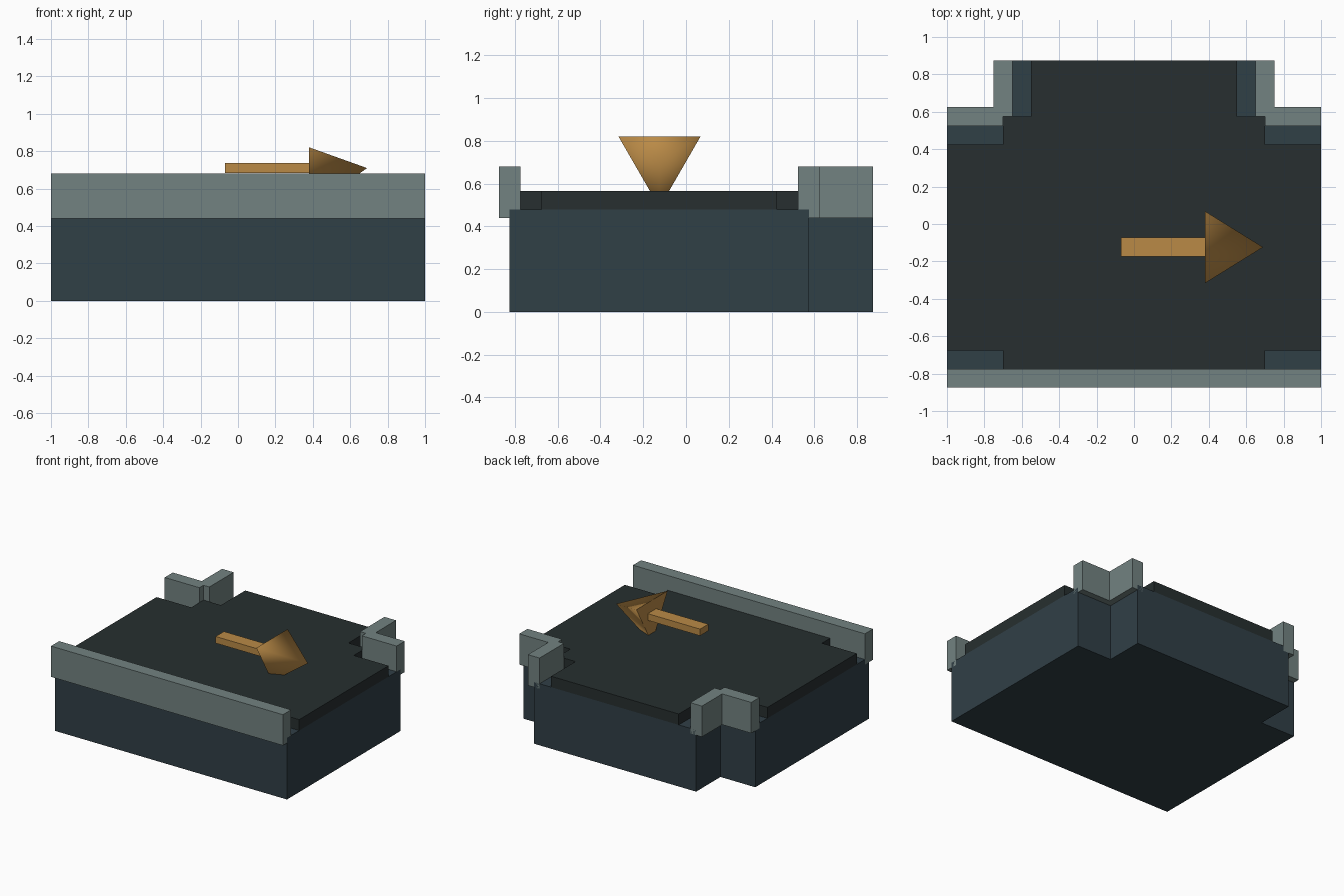
import bpy, bmesh
from math import radians
from mathutils import Matrix

if "Cube" in bpy.data.objects:
    bpy.data.objects.remove(bpy.data.objects["Cube"])


def material(name, rgb):
    m = bpy.data.materials.new(name)
    m.diffuse_color = (*rgb, 1)
    m.use_nodes = True
    m.node_tree.nodes["Principled BSDF"].inputs["Base Color"].default_value = m.diffuse_color
    return m


BLUE = material("dark_blue", (0.030, 0.050, 0.062))
DARK = material("dark_floor", (0.020, 0.028, 0.029))
GREY = material("wall_grey", (0.17, 0.225, 0.22))
GOLD = material("arrow_orange", (0.49, 0.255, 0.062))


def finish(name, bm, mat):
    bmesh.ops.recalc_face_normals(bm, faces=bm.faces)
    me = bpy.data.meshes.new(name)
    bm.to_mesh(me)
    bm.free()
    me.materials.append(mat)
    ob = bpy.data.objects.new(name, me)
    bpy.context.collection.objects.link(ob)
    return ob


def prism(name, outline, z0, z1, mat):
    """Extrude a plan outline from z0 to z1."""
    bm = bmesh.new()
    face = bm.faces.new([bm.verts.new((x, y, z0)) for x, y in outline])
    ext = bmesh.ops.extrude_face_region(bm, geom=[face])["geom"]
    verts = [g for g in ext if isinstance(g, bmesh.types.BMVert)]
    bmesh.ops.translate(bm, verts=verts, vec=(0, 0, z1 - z0))
    return finish(name, bm, mat)


def mirrored(half):
    """Complete a right-half outline (front to back) across x = 0."""
    return half + [(-x, y) for x, y in reversed(half)]


# Body block with notched back corners
prism("body", mirrored([(1, -0.825), (1, 0.575), (0.7, 0.575), (0.7, 0.875)]),
      0, 0.48, BLUE)

# Raised floor slab, stepped at the corners
prism("floor_slab", mirrored([(0.7, -0.775), (0.7, -0.675), (1, -0.675),
                              (1, 0.425), (0.7, 0.425), (0.7, 0.575),
                              (0.55, 0.575), (0.55, 0.875)]),
      0.48, 0.565, DARK)

# Long front wall
prism("front_wall", mirrored([(1, -0.875), (1, -0.775)]), 0.44, 0.68, GREY)

# Angled walls at the back corners
corner = [(1, 0.525), (1, 0.625), (0.75, 0.625), (0.75, 0.875),
          (0.65, 0.875), (0.65, 0.575), (0.7, 0.575), (0.7, 0.525)]
for side, s in (("right", 1), ("left", -1)):
    prism(f"corner_wall_{side}", [(s * x, y) for x, y in corner],
          0.44, 0.68, GREY)

# Arrow shaft
prism("arrow_shaft", [(-0.07, -0.175), (0.38, -0.175),
                      (0.38, -0.073), (-0.07, -0.073)], 0.684, 0.736, GOLD)

# Arrow head: three-sided cone pointing along +x, flat side up
bm = bmesh.new()
r, depth = 0.222, 0.31
rim = [bm.verts.new(Matrix.Rotation(radians(a), 3, 'X') @
                    Matrix.Identity(3).col[2] * r) for a in (60, 180, 300)]
tip = bm.verts.new((depth, 0, 0))
bm.faces.new(rim)
for i in range(3):
    bm.faces.new((rim[i], rim[(i + 1) % 3], tip)).smooth = True
bmesh.ops.translate(bm, verts=bm.verts, vec=(0.38, -0.124, 0.71))
finish("arrow_head", bm, GOLD)
